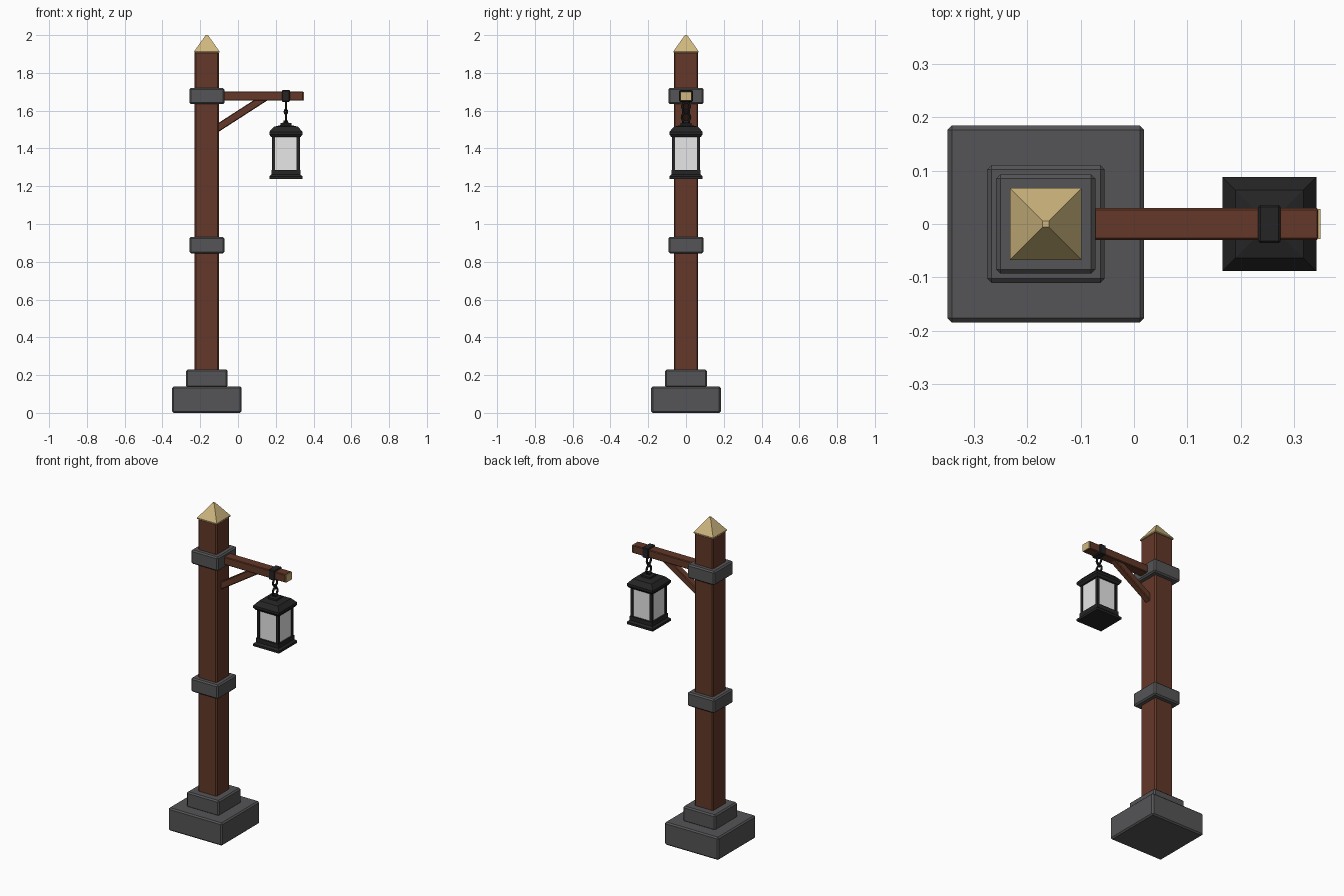
import bpy, bmesh, math
from mathutils import Vector

if "Cube" in bpy.data.objects:
    bpy.data.objects.remove(bpy.data.objects["Cube"])


def material(name, rgb):
    m = bpy.data.materials.new(name)
    m.diffuse_color = (*rgb, 1)
    m.use_nodes = True
    m.node_tree.nodes["Principled BSDF"].inputs["Base Color"].default_value = m.diffuse_color
    return m


WOOD = material("brown_wood", (0.125, 0.04, 0.021))
PALE = material("pale_cut_wood", (0.62, 0.47, 0.21))
STONE = material("grey_stone", (0.09, 0.09, 0.095))
IRON = material("black_iron", (0.018, 0.018, 0.019))
GLASS = material("lantern_glass", (0.8, 0.8, 0.8))

PX, LX = -0.165, 0.2535   # post axis and lantern axis


def finish(name, bm, mat, bevel=0):
    bmesh.ops.recalc_face_normals(bm, faces=bm.faces)
    if bevel:
        bmesh.ops.bevel(bm, geom=bm.edges[:], offset=bevel, segments=1,
                        affect='EDGES', profile=0.5)
    me = bpy.data.meshes.new(name)
    bm.to_mesh(me)
    bm.free()
    me.materials.append(mat)
    ob = bpy.data.objects.new(name, me)
    bpy.context.collection.objects.link(ob)
    return ob


def box(name, lo, hi, mat, bevel=0):
    bm = bmesh.new()
    bmesh.ops.create_cube(bm, size=1)
    for v in bm.verts:
        v.co = [(a + b) / 2 + c * (b - a) for a, b, c in zip(lo, hi, v.co)]
    return finish(name, bm, mat, bevel)


def block(name, cx, half, z0, z1, mat, bevel=0):
    return box(name, (cx - half, -half, z0), (cx + half, half, z1), mat, bevel)


def square_loft(name, cx, profile, mat):
    """Stack of square rings given as (half width, z)."""
    bm = bmesh.new()
    rings = [[bm.verts.new((cx + sx * h, sy * h, z))
              for sx, sy in ((-1, -1), (1, -1), (1, 1), (-1, 1))] for h, z in profile]
    for a, b in zip(rings, rings[1:]):
        for i in range(4):
            j = (i + 1) % 4
            bm.faces.new((a[i], a[j], b[j], b[i]))
    bm.faces.new(rings[0])
    bm.faces.new(rings[-1])
    return finish(name, bm, mat)


def link(name, z, ry, rz, thick, turn=0):
    """Oval chain link standing upright, across the beam unless turned."""
    bpy.ops.mesh.primitive_torus_add(major_radius=1, minor_radius=0.3,
                                     major_segments=16, minor_segments=6)
    ob = bpy.context.object
    ob.name = name
    for v in ob.data.vertices:
        a = math.atan2(v.co.y, v.co.x)
        off = (math.hypot(v.co.x, v.co.y) - 1) / 0.3 * thick
        w, h = (ry + off) * math.cos(a), (rz + off) * math.sin(a)
        d = v.co.z / 0.3 * thick
        v.co = (LX + w, d, z + h) if turn else (LX + d, w, z + h)
    ob.data.materials.append(IRON)


# Stone footing and post
block("base_slab", PX, 0.184, 0, 0.14, STONE, 0.008)
block("base_step", PX, 0.11, 0.135, 0.23, STONE, 0.008)
block("post", PX, 0.064, 0.2, 1.912, WOOD, 0.007)
square_loft("post_tip", PX, [(0.067, 1.908), (0.067, 1.914), (0.006, 2.0)], PALE)
for name, z in (("lower_band", 0.845), ("upper_band", 1.634)):
    block(name, PX, 0.093, z, z + 0.086, STONE, 0.008)

# Beam with pale sawn end
box("beam", (-0.11, -0.03, 1.653), (0.346, 0.03, 1.702), WOOD, 0.004)
box("beam_end", (0.34, -0.028, 1.655), (0.349, 0.028, 1.70), PALE)

# Diagonal brace
brace = box("brace", (-0.165, -0.02, -0.02), (0.165, 0.02, 0.02), WOOD, 0.004)
brace.location = (0.008, 0, 1.583)
brace.rotation_euler.y = -math.atan2(0.148, 0.23)

# Strap and chain
box("beam_strap", (LX - 0.021, -0.036, 1.647), (LX + 0.021, 0.036, 1.709), IRON, 0.004)
link("upper_link", 1.622, 0.02, 0.023, 0.006)
link("middle_link", 1.594, 0.008, 0.012, 0.004, turn=1)
link("lower_link", 1.565, 0.022, 0.025, 0.006)

# Lantern roof and finial
square_loft("lantern_roof", LX, [(0.078, 1.46), (0.088, 1.474), (0.088, 1.488),
                                 (0.064, 1.515), (0.03, 1.523)], IRON)
square_loft("lantern_finial", LX, [(0.029, 1.515), (0.029, 1.534), (0.012, 1.537),
                                   (0.012, 1.548)], IRON)
# Lantern floor
square_loft("lantern_floor", LX, [(0.088, 1.238), (0.088, 1.252), (0.077, 1.262),
                                  (0.077, 1.287)], IRON)
# Corner bars and glass
for i, (sx, sy) in enumerate(((-1, -1), (1, -1), (1, 1), (-1, 1))):
    cx, cy = LX + sx * 0.0655, sy * 0.0655
    box(f"corner_bar_{i + 1}", (cx - 0.008, cy - 0.008, 1.28),
        (cx + 0.008, cy + 0.008, 1.465), IRON)
block("glass", LX, 0.067, 1.28, 1.462, GLASS)
